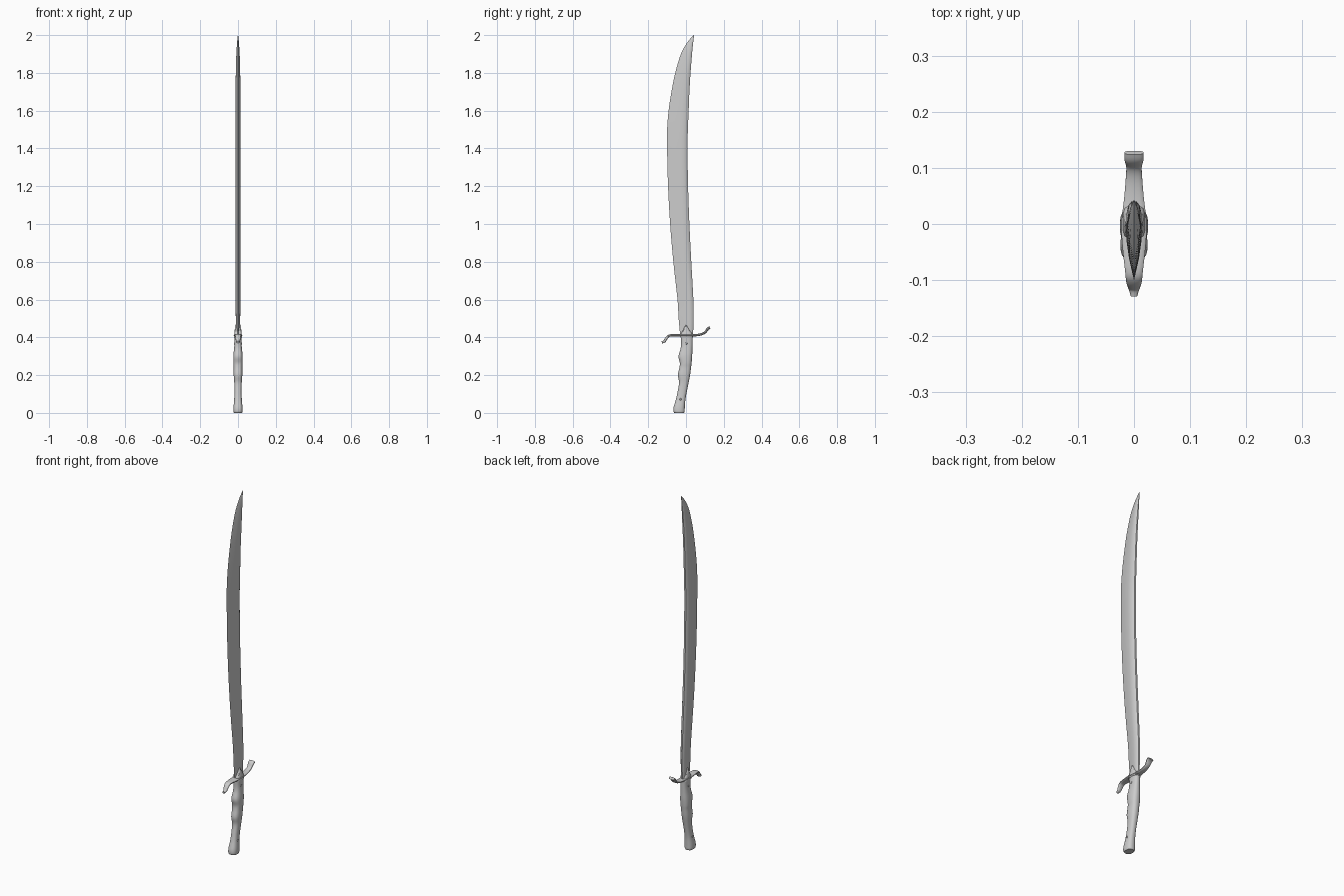
import bpy, bmesh, math
from mathutils import Vector


def smooth_rows(rows, steps):
    """Catmull-Rom interpolation through rows of numbers."""
    out = []
    for i in range(len(rows) - 1):
        p = [rows[max(0, min(len(rows) - 1, i + k))] for k in (-1, 0, 1, 2)]
        for s in range(steps):
            t = s / steps
            out.append([0.5 * (2 * b + (c - a) * t + (2 * a - 5 * b + 4 * c - d) * t * t
                               + (3 * b - a - 3 * c + d) * t ** 3) for a, b, c, d in zip(*p)])
    out.append(list(rows[-1]))
    return out


def finish(name, bm, angle=30):
    bmesh.ops.remove_doubles(bm, verts=bm.verts, dist=1e-5)
    bmesh.ops.recalc_face_normals(bm, faces=bm.faces)
    me = bpy.data.meshes.new(name)
    bm.to_mesh(me)
    bm.free()
    ob = bpy.data.objects.new(name, me)
    bpy.context.collection.objects.link(ob)
    bpy.ops.object.select_all(action='DESELECT')
    ob.select_set(True)
    bpy.context.view_layer.objects.active = ob
    bpy.ops.object.shade_smooth_by_angle(angle=math.radians(angle))
    return ob


def loft(name, rings, angle=30):
    bm = bmesh.new()
    vr = [[bm.verts.new(p) for p in r] for r in rings]
    n = len(vr[0])
    for a, b in zip(vr, vr[1:]):
        for i in range(n):
            j = (i + 1) % n
            bm.faces.new((a[i], a[j], b[j], b[i]))
    bm.faces.new(vr[0][::-1])
    bm.faces.new(vr[-1])
    return finish(name, bm, angle)


def superellipse(n, e):
    pts = []
    for i in range(n):
        a = 2 * math.pi * (i + 0.5) / n
        c, s = math.cos(a), math.sin(a)
        pts.append((math.copysign(abs(c) ** e, c), math.copysign(abs(s) ** e, s)))
    return pts


# Blade: z, cutting edge y, spine y, half thickness
blade = [(0.40, -0.030, 0.037, 0.011), (0.50, -0.039, 0.040, 0.012), (0.60, -0.045, 0.039, 0.013),
         (0.80, -0.067, 0.028, 0.014), (1.00, -0.084, 0.018, 0.014), (1.20, -0.095, 0.011, 0.014),
         (1.40, -0.100, 0.008, 0.014), (1.50, -0.100, 0.010, 0.0135), (1.60, -0.092, 0.014, 0.013),
         (1.70, -0.077, 0.018, 0.0125), (1.80, -0.057, 0.024, 0.012), (1.90, -0.027, 0.032, 0.009),
         (1.96, 0.006, 0.038, 0.005), (2.00, 0.040, 0.043, 0.0008)]
half = [(0.35, 0.62), (0.65, 0.96), (0.80, 0.98), (0.92, 0.75), (1.0, 0.35)]
section = [(0, 0)] + half + [(v, -w) for v, w in reversed(half)]
loft("blade", [[(w * t, e + (s - e) * v, z) for v, w in section]
               for z, e, s, t in smooth_rows(blade, 4)], 35)

# Grip with finger swells and flared pommel: z, front y, back y, half width
grip = [(0.0, -0.062, -0.010, 0.021), (0.008, -0.067, -0.007, 0.024), (0.03, -0.066, -0.006, 0.024),
        (0.07, -0.054, -0.003, 0.020), (0.11, -0.045, 0.004, 0.0185), (0.16, -0.037, 0.014, 0.020),
        (0.20, -0.043, 0.022, 0.023), (0.24, -0.035, 0.027, 0.023), (0.265, -0.033, 0.030, 0.025),
        (0.30, -0.040, 0.033, 0.025), (0.34, -0.029, 0.034, 0.021), (0.37, -0.026, 0.035, 0.019),
        (0.41, -0.028, 0.036, 0.019)]
oval = superellipse(20, 0.8)
loft("grip", [[(w * c, (a + b) / 2 + (b - a) / 2 * s, z) for c, s in oval]
              for z, a, b, w in smooth_rows(grip, 4)], 40)

# S-curved crossguard: y, z, half width, half thickness
guard = [(-0.128, 0.374, 0.006, 0.006), (-0.114, 0.379, 0.010, 0.007), (-0.102, 0.398, 0.014, 0.007),
         (-0.085, 0.410, 0.016, 0.006), (-0.04, 0.411, 0.021, 0.006), (0.0, 0.411, 0.023, 0.006),
         (0.045, 0.411, 0.018, 0.006), (0.08, 0.416, 0.015, 0.006), (0.102, 0.427, 0.014, 0.006),
         (0.115, 0.445, 0.017, 0.007), (0.127, 0.453, 0.017, 0.007)]
rows = smooth_rows(guard, 4)
bar = superellipse(14, 0.7)
rings = []
for i, (y, z, w, t) in enumerate(rows):
    a, b = rows[max(0, i - 1)], rows[min(len(rows) - 1, i + 1)]
    d = Vector((0, b[0] - a[0], b[1] - a[1])).normalized()
    n = Vector((0, -d.z, d.y))
    rings.append([Vector((w * c, y, z)) + n * (t * s) for c, s in bar])
loft("crossguard", rings, 40)

# Pointed langet clasping the blade root: z, y centre, half y, half x
langet = [(0.400, 0.003, 0.034, 0.021), (0.420, 0.003, 0.029, 0.020), (0.436, 0.002, 0.019, 0.018),
          (0.452, 0.001, 0.010, 0.0165), (0.467, 0.0, 0.001, 0.0145)]
box = superellipse(12, 0.6)
loft("langet", [[(w * c, y + h * s, z) for c, s in box]
                for z, y, h, w in smooth_rows(langet, 3)], 40)

# Rivets through the grip
for k, (y, z, w) in enumerate([(0.002, 0.368, 0.0205), (-0.030, 0.072, 0.0215)]):
    ring = [(math.cos(i * math.pi / 6), math.sin(i * math.pi / 6)) for i in range(12)]
    loft(f"rivet_{k + 1}", [[(x, y + r * c, z + r * s) for c, s in ring]
                            for x, r in ((-w, 0.004), (-w + 0.002, 0.006),
                                         (w - 0.002, 0.006), (w, 0.004))])
